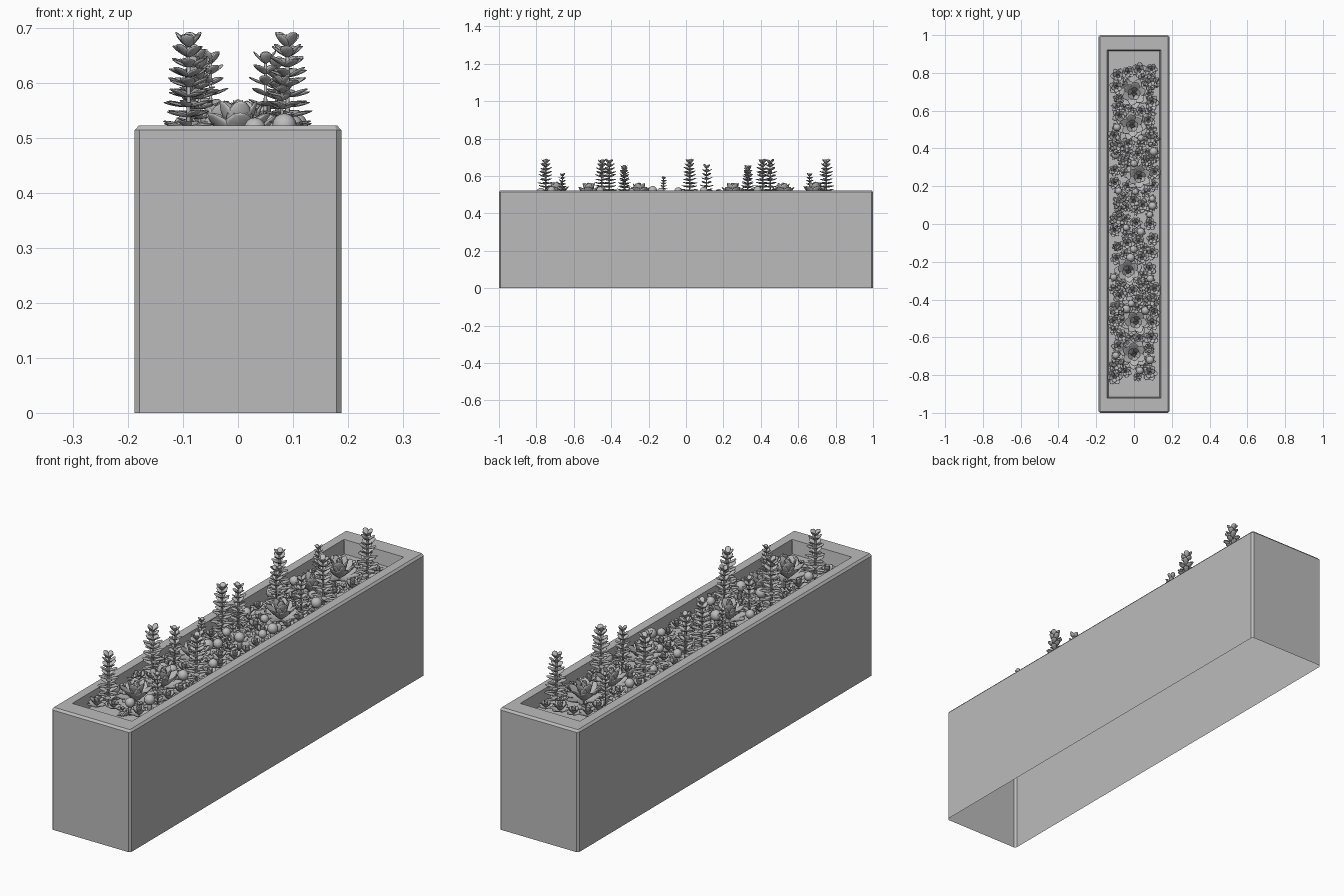
import bpy, bmesh, math, random
from mathutils import Matrix, Vector

random.seed(4)
if "Cube" in bpy.data.objects:
    bpy.data.objects.remove(bpy.data.objects["Cube"], do_unlink=True)

grey = bpy.data.materials.new("stone_grey")
grey.use_nodes = True
grey.diffuse_color = (0.5, 0.5, 0.5, 1)
grey.node_tree.nodes["Principled BSDF"].inputs["Base Color"].default_value = (0.5, 0.5, 0.5, 1)

SOIL = 0.465


def to_mesh(bm, name, smooth):
    mesh = bpy.data.meshes.new(name)
    bm.normal_update()
    for f in bm.faces:
        f.smooth = smooth
    bm.to_mesh(mesh)
    bm.free()
    mesh.materials.append(grey)
    return mesh


def place(mesh, name, loc=(0, 0, 0), scale=1.0, turn=0.0):
    ob = bpy.data.objects.new(name, mesh)
    bpy.context.collection.objects.link(ob)
    ob.location = loc
    ob.scale = (scale,) * 3
    ob.rotation_euler.z = turn
    return ob


# Planter: chamfered shell, open underneath, with a recessed bed
def ring(bm, hx, hy, cut, z):
    pts = [(hx, -hy + cut), (hx, hy - cut), (hx - cut, hy), (-hx + cut, hy),
           (-hx, hy - cut), (-hx, -hy + cut), (-hx + cut, -hy), (hx - cut, -hy)]
    return [bm.verts.new((x, y, z)) for x, y in pts]


def bridge(bm, a, b):
    for i in range(len(a)):
        j = (i + 1) % len(a)
        bm.faces.new((a[i], a[j], b[j], b[i]))


bm = bmesh.new()
rings = [ring(bm, *r) for r in (
    (0.188, 1.0, 0.009, 0), (0.188, 1.0, 0.009, 0.514), (0.180, 0.992, 0.004, 0.523),
    (0.142, 0.922, 0.001, 0.523), (0.135, 0.915, 0.001, SOIL))]
for lower, upper in zip(rings, rings[1:]):
    bridge(bm, lower, upper)
place(to_mesh(bm, "planter_box", False), "planter_box")

# Soil bed
bm = bmesh.new()
bm.faces.new(ring(bm, 0.135, 0.915, 0.001, SOIL))
place(to_mesh(bm, "soil", False), "soil")


# One fleshy leaf growing outwards from the stem
def leaf(bm, length, width, thick, tilt, turn, base=(0, 0, 0), cup=0.0, point=0.0):
    made = bmesh.ops.create_uvsphere(bm, u_segments=8, v_segments=6, radius=0.5,
                                     matrix=Matrix.Rotation(math.pi / 2, 4, 'Y'))
    pose = (Matrix.Translation(base) @ Matrix.Rotation(turn, 4, 'Z')
            @ Matrix.Rotation(-tilt, 4, 'Y'))
    for v in made["verts"]:
        t = v.co.x + 0.5
        w = v.co.y * width * (0.75 + 0.5 * t - point * t ** 4)
        lift = cup * length * (t * t + 4 * v.co.y ** 2)
        v.co = pose @ Vector((t * length, w, v.co.z * thick + lift))


def rosette_mesh(name, layers, cup, point):
    bm = bmesh.new()
    for k, (count, length, width, tilt, z) in enumerate(layers):
        for i in range(count):
            leaf(bm, length, width, 0.16 * width, math.radians(tilt),
                 math.tau * (i + 0.5 * (k % 2)) / count + 0.2 * k, (0, 0, z), cup, point)
    return to_mesh(bm, name, True)


# Tall stem with crossed pairs of oval leaves
def stem_mesh(name, tiers):
    bm = bmesh.new()
    top = 0.2
    bmesh.ops.create_cone(bm, segments=6, radius1=0.005, radius2=0.003, depth=top,
                          cap_ends=True, matrix=Matrix.Translation((0, 0, top / 2)))
    for k in range(tiers):
        t = k / (tiers - 1)
        for i in range(4):
            leaf(bm, 0.048 - 0.014 * t + random.uniform(-0.004, 0.004), 0.024, 0.006,
                 math.radians(8 + 38 * t ** 3 + random.uniform(-6, 6)),
                 math.tau * i / 4 + k * 0.8 + random.uniform(-0.15, 0.15),
                 (0, 0, 0.02 + t * (top - 0.02)), 0.05)
    return to_mesh(bm, name, True)


# Ball-topped sprouts
def ball_mesh(name):
    bm = bmesh.new()
    bmesh.ops.create_cone(bm, segments=8, radius1=0.008, radius2=0.008, depth=0.05,
                          cap_ends=True, matrix=Matrix.Translation((0, 0, 0.025)))
    bmesh.ops.create_uvsphere(bm, u_segments=14, v_segments=8, radius=0.02,
                              matrix=Matrix.Translation((0, 0, 0.052)))
    for i in range(6):
        leaf(bm, 0.03, 0.014, 0.005, math.radians(25), math.tau * i / 6)
    return to_mesh(bm, name, True)


large = rosette_mesh("large_rosette", [
    (7, 0.085, 0.056, 12, 0.015), (6, 0.088, 0.058, 38, 0.02),
    (5, 0.085, 0.052, 60, 0.025), (4, 0.075, 0.036, 78, 0.03)], 0.1, 0.5)
small = rosette_mesh("small_rosette", [
    (6, 0.04, 0.028, 15, 0.012), (5, 0.038, 0.026, 42, 0.016),
    (4, 0.032, 0.02, 68, 0.02)], 0.1, 0.4)
star = rosette_mesh("star_rosette", [
    (5, 0.03, 0.017, 12, 0.03), (5, 0.022, 0.012, 50, 0.032),
    (5, 0.03, 0.014, 5, 0.008)], 0.05, 0.9)
stems = [stem_mesh("leafy_stem", n) for n in (11, 9)]
ball = ball_mesh("ball_sprout")

taken = []


def plant(mesh, name, x, y, scale, radius):
    place(mesh, name, (x, y, SOIL), scale, random.uniform(0, math.tau))
    taken.append((x, y, radius))


# Large rosettes and tall stems, repeated by a half turn
for s in (1, -1):
    for x, y, size in ((0, -0.69, 1), (0.01, -0.52, 0.95), (-0.03, -0.25, 0.95)):
        plant(large, "large_rosette", s * x, s * y, size, 0.06)
    for x, y, size in ((-0.09, -0.75, 1), (-0.09, -0.45, 1), (0.09, -0.41, 1),
                       (0.05, -0.33, 0.85), (-0.07, -0.33, 0.8), (0.08, -0.66, 0.66)):
        plant(stems[size < 0.9], "tall_stem", s * x, s * y, size, 0.028)
for x, y, size in ((-0.09, 0.02, 1), (-0.075, 0.11, 0.87), (-0.09, -0.12, 0.58)):
    plant(stems[size < 0.9], "tall_stem", x, y, size, 0.028)

# Low plants filling the gaps
for mesh, name, count, radius in ((small, "small_rosette", 44, 0.03),
                                  (ball, "ball_sprout", 22, 0.02),
                                  (star, "star_rosette", 46, 0.018)):
    for _ in range(count):
        for _ in range(60):
            x, y = random.uniform(-0.11, 0.11), random.uniform(-0.82, 0.82)
            if all(math.hypot(x - a, y - b) > 0.9 * (radius + r) for a, b, r in taken):
                plant(mesh, name, x, y, random.uniform(0.85, 1.15), radius)
                break
